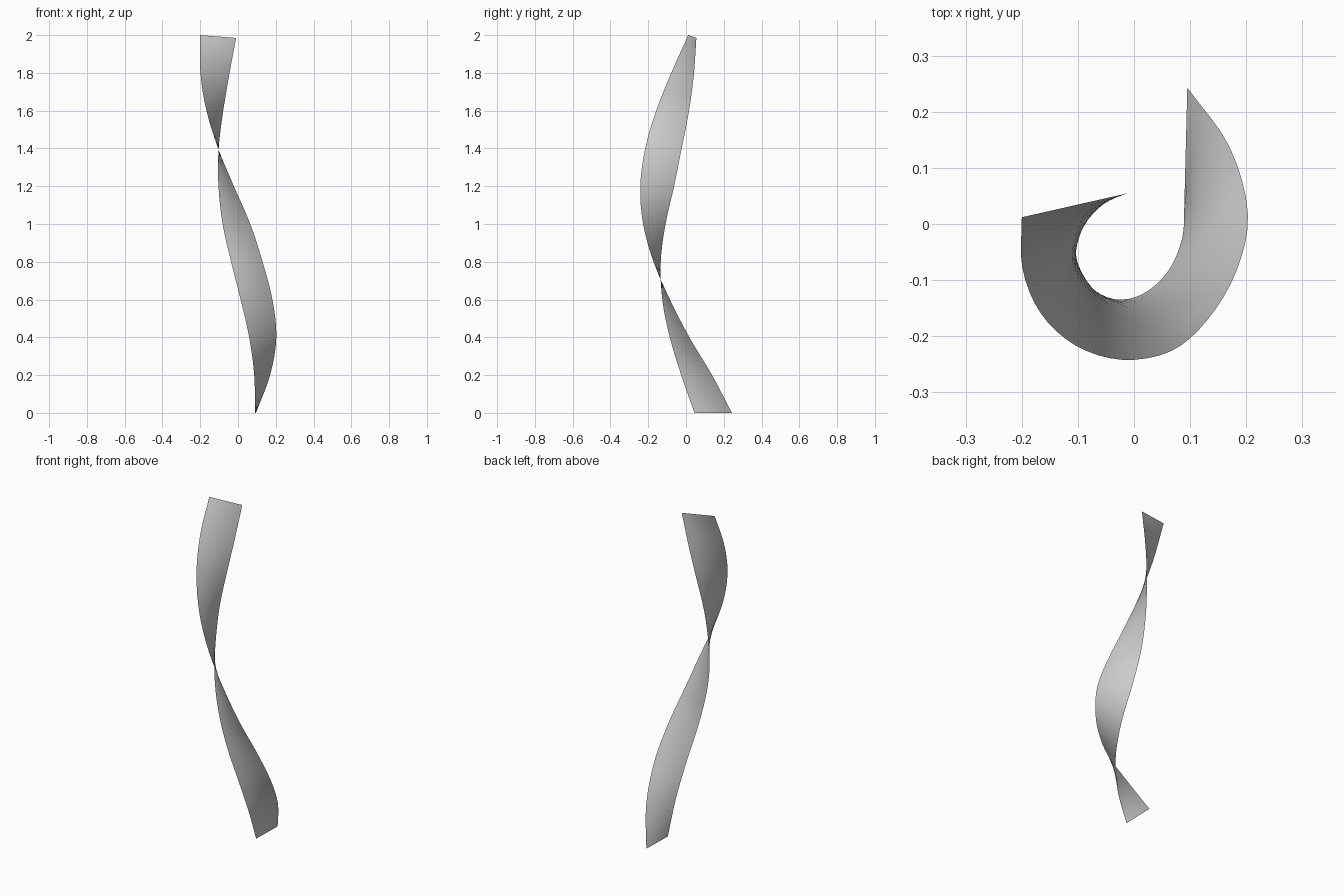
import bpy, bmesh
from mathutils import Vector

if "Cube" in bpy.data.objects:
    bpy.data.objects.remove(bpy.data.objects["Cube"])

# Plan positions (x, y) of both ribbon edges, at even height steps
OUTER = [(.095, .243), (.17, .138), (.203, .018), (.182, -.085), (.13, -.172), (.065, -.227),
         (-.022, -.242), (-.105, -.216), (-.167, -.158), (-.199, -.078), (-.2, .012)]
INNER = [(.09, .045), (.086, -.025), (.06, -.085), (.015, -.125), (-.035, -.134), (-.08, -.11),
         (-.103, -.065), (-.103, -.025), (-.08, .014), (-.047, .041), (-.01, .055)]
SEGMENTS, ACROSS = 40, 6


def edge_point(points, t, top):
    """Catmull-Rom point on an edge, t from 0 to 1."""
    p = [Vector((x, y, top * i / 10)) for i, (x, y) in enumerate(points)]
    p = [2 * p[0] - p[1]] + p + [2 * p[-1] - p[-2]]
    i = min(int(t * 10), 9)
    u = t * 10 - i
    a, b, c, d = p[i:i + 4]
    return 0.5 * (2 * b + (c - a) * u + (2 * a - 5 * b + 4 * c - d) * u**2
                  + (3 * b - a - 3 * c + d) * u**3)


# Twisted ribbon: ruled strip between the two edges
bm = bmesh.new()
rows = []
for i in range(SEGMENTS + 1):
    t = i / SEGMENTS
    o, n = edge_point(OUTER, t, 2.0), edge_point(INNER, t, 1.985)
    rows.append([bm.verts.new(n.lerp(o, j / ACROSS)) for j in range(ACROSS + 1)])
for r, s in zip(rows, rows[1:]):
    for j in range(ACROSS):
        bm.faces.new((r[j], r[j + 1], s[j + 1], s[j]))
mesh = bpy.data.meshes.new("twisted_ribbon")
bm.to_mesh(mesh)
bm.free()
mesh.shade_smooth()
ribbon = bpy.data.objects.new("twisted_ribbon", mesh)
bpy.context.collection.objects.link(ribbon)
